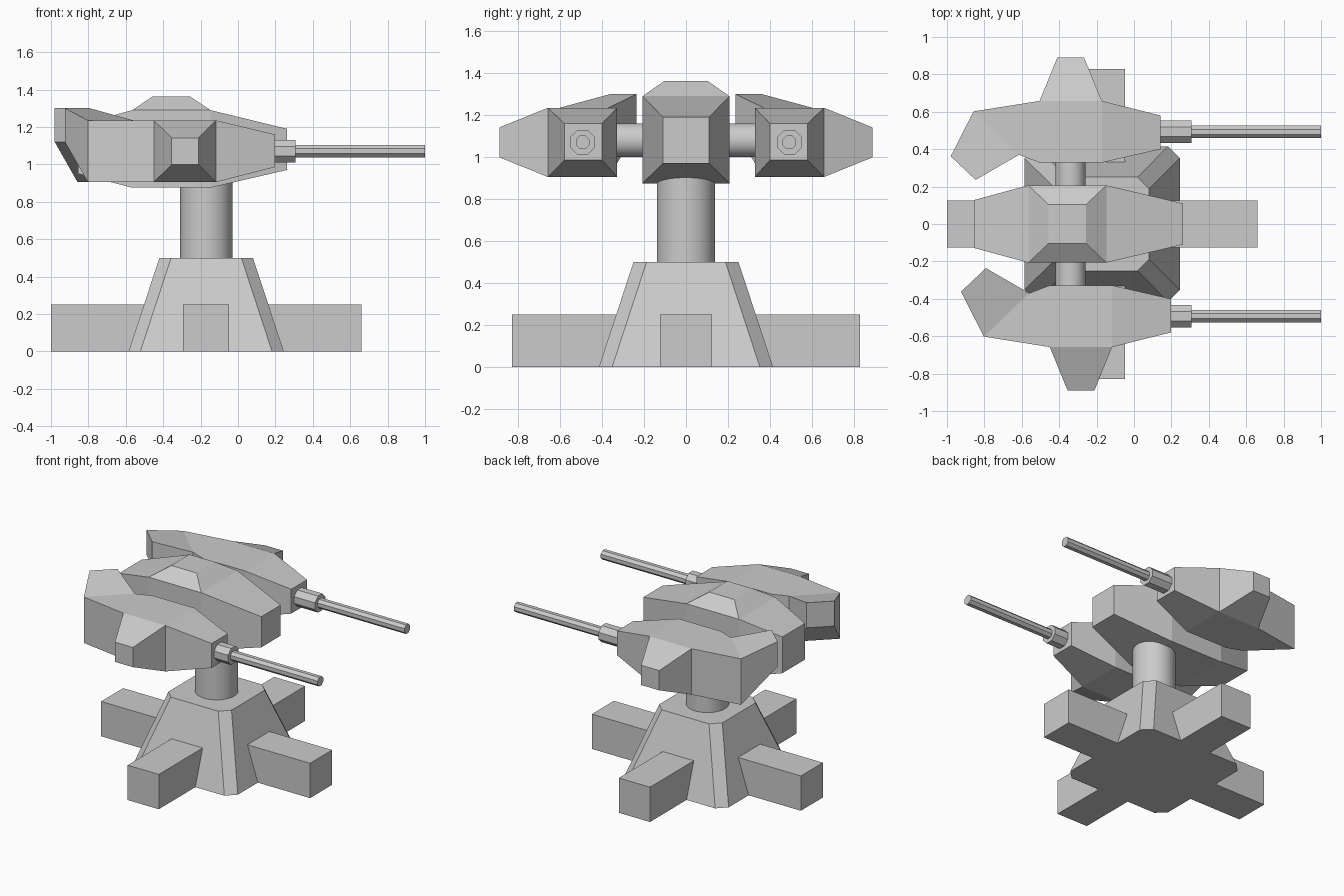
import bpy, bmesh, math
from mathutils import Vector

if "Cube" in bpy.data.objects:
    bpy.data.objects.remove(bpy.data.objects["Cube"])


def finish(bm, name):
    bmesh.ops.recalc_face_normals(bm, faces=bm.faces[:])
    mesh = bpy.data.meshes.new(name)
    bm.to_mesh(mesh)
    bm.free()
    ob = bpy.data.objects.new(name, mesh)
    bpy.context.collection.objects.link(ob)
    return ob


def loft(name, loops, grow=None):
    """Skin closed loops; grow=(band, side, offset, scale) pulls one side face into a tapered stub."""
    bm = bmesh.new()
    rings = [[bm.verts.new(p) for p in loop] for loop in loops]
    n = len(rings[0])
    sides = [[bm.faces.new((a[j], a[(j + 1) % n], b[(j + 1) % n], b[j])) for j in range(n)]
             for a, b in zip(rings, rings[1:])]
    bm.faces.new(rings[0])
    bm.faces.new(rings[-1])
    if grow:
        band, side, offset, scale = grow
        bmesh.ops.recalc_face_normals(bm, faces=bm.faces[:])
        base = sides[band][side]
        face = bmesh.ops.extrude_face_region(bm, geom=[base])["geom"]
        verts = [g for g in face if isinstance(g, bmesh.types.BMVert)]
        if base.is_valid:
            bmesh.ops.delete(bm, geom=[base], context='FACES_ONLY')
        c = sum((v.co for v in verts), Vector()) / len(verts)
        for v in verts:
            d = v.co - c
            v.co = c + Vector(offset) + Vector(d[k] * scale[k] for k in range(3))
    return finish(bm, name)


def quad(a, b, z0, z1):
    return [(*a, z0), (*b, z0), (*b, z1), (*a, z1)]


def box(name, x0, x1, y, z0, z1):
    return loft(name, [[(x0, -y, z), (x1, -y, z), (x1, y, z), (x0, y, z)] for z in (z0, z1)])


def rod(name, axis, start, length, r, sides):
    """Cylinder from start along axis, with a flat turned to the top."""
    bm = bmesh.new()
    bmesh.ops.create_cone(bm, cap_ends=True, segments=sides, radius1=r, radius2=r, depth=length)
    a = Vector(axis)
    for v in bm.verts:
        ang = math.pi / sides
        x, y = v.co.x, v.co.y
        v.co.x = x * math.cos(ang) - y * math.sin(ang)
        v.co.y = x * math.sin(ang) + y * math.cos(ang)
        v.co.z += length / 2
        v.co = Vector((0, 0, 1)).rotation_difference(a) @ v.co + Vector(start)
    return finish(bm, name)


def smooth(ob):
    bpy.ops.object.select_all(action='DESELECT')
    ob.select_set(True)
    bpy.context.view_layer.objects.active = ob
    bpy.ops.object.shade_smooth_by_angle()


CX = -0.17


# pedestal with chamfered corners
def octagon(h, f, z):
    return [(CX + x, y, z) for x, y in ((h, -f), (h, f), (f, h), (-f, h),
                                        (-h, f), (-h, -f), (-f, -h), (f, -h))]


loft("pedestal", [octagon(0.415, 0.352, 0), octagon(0.25, 0.188, 0.5)])

# crossed feet
box("long_foot", -1.0, 0.66, 0.125, 0, 0.25)
box("cross_foot", -0.295, -0.048, 0.83, 0, 0.25)

# swivel column and cross axle
smooth(rod("column", (0, 0, 1), (CX, 0, 0.49), 0.42, 0.14, 32))
smooth(rod("axle", (0, 1, 0), (-0.34, -0.36, 1.08), 0.72, 0.081, 32))

# central housing with raised hatch
loft("housing", [quad((x, -w), (x, w), z0, z1) for x, w, z0, z1 in (
    (0.262, 0.11, 0.97, 1.19), (-0.148, 0.207, 0.875, 1.29),
    (-0.565, 0.207, 0.875, 1.29), (-0.855, 0.128, 0.95, 1.21))],
    grow=(1, 2, (0, 0, 0.073), (0.48, 0.5, 1)))

# side pods: body, bent rear fin, outer stub, collar and barrel
for s, dx, side in ((-1, 0, "right"), (1, -0.055, "left")):
    sections = [((0.197, 0.40), (0.197, 0.58), 0.985, 1.16),
                ((-0.117, 0.328), (-0.117, 0.658), 0.905, 1.235),
                ((-0.45, 0.328), (-0.45, 0.658), 0.905, 1.235),
                ((-0.56, 0.37), (-0.803, 0.602), 0.905, 1.235),
                ((-0.792, 0.236), (-0.925, 0.362), 1.12, 1.30)]
    loft(side + "_pod", [quad((a[0] + dx, s * a[1]), (b[0] + dx, s * b[1]), z0, z1)
                         for a, b, z0, z1 in sections],
         grow=(1, 1, (0, s * 0.232, 0), (0.43, 1, 0.43)))
    y = s * 0.493
    rod(side + "_collar", (1, 0, 0), (0.18 + dx, y, 1.07), 0.128 - dx, 0.064, 8)
    rod(side + "_barrel", (1, 0, 0), (0.29, y, 1.07), 0.71, 0.035, 8)
